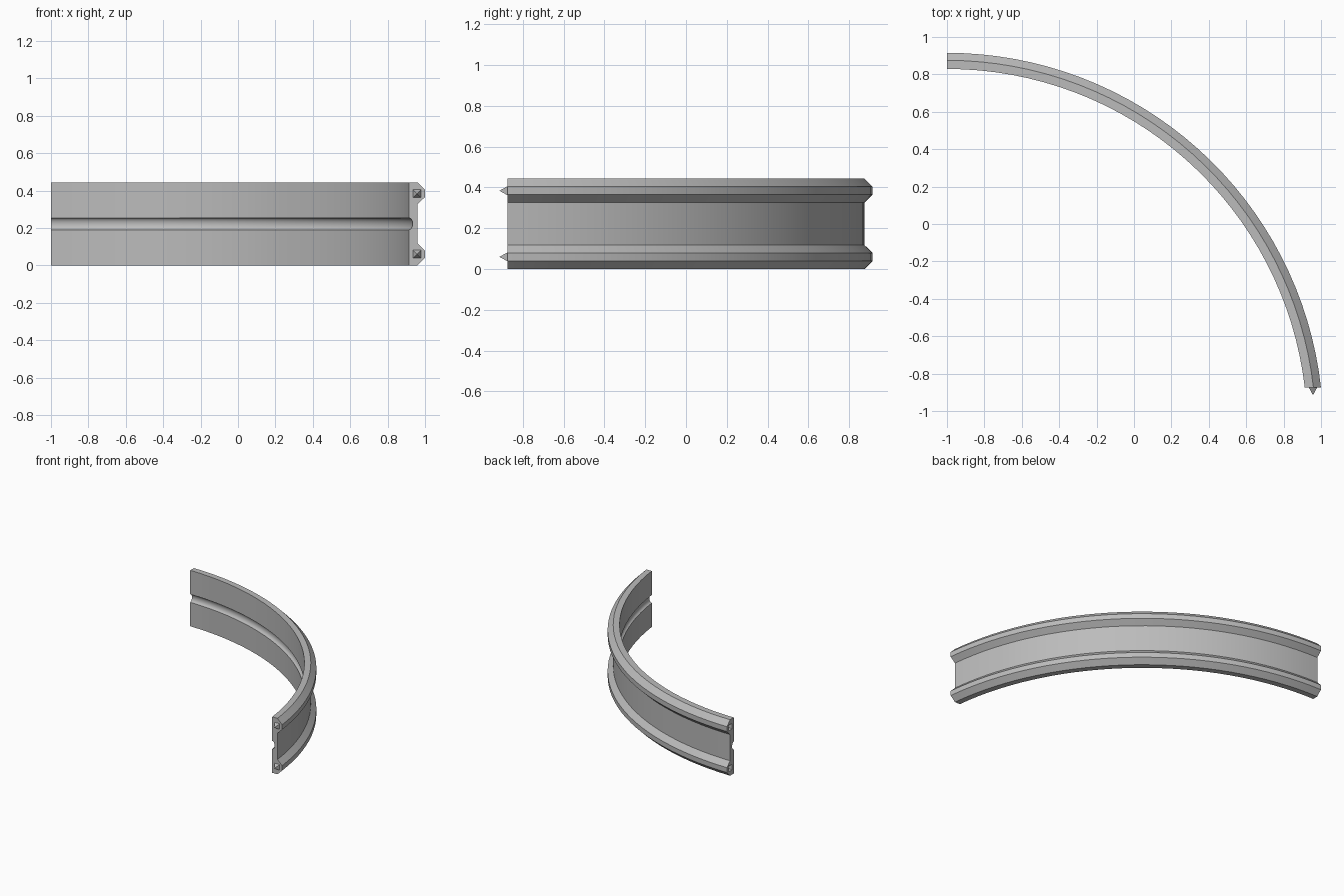
import bpy
import bmesh
from math import asin, cos, sin, pi, sqrt
from mathutils import Matrix, Vector

cube = bpy.data.objects.get("Cube")
if cube:
    bpy.data.objects.remove(cube, do_unlink=True)

CENTRE_X, CENTRE_Y = -1.0, -1.097
R_OUT, THICK, FLANGE = 2.012, 0.086, 0.04
HEIGHT, END_Y, STEPS = 0.444, -0.875, 32
R_IN, R_WEB = R_OUT - THICK, R_OUT - FLANGE
PIN_LENGTH, PIN_WIDTH = 0.04, 0.044
PIN_Z = (0.06, HEIGHT - 0.06)

grey = bpy.data.materials.new("plain grey")
grey.use_nodes = True
COLOUR = (0.5, 0.5, 0.5, 1)
grey.diffuse_color = COLOUR
grey.node_tree.nodes["Principled BSDF"].inputs["Base Color"].default_value = COLOUR


def make_object(name, bm):
    bmesh.ops.recalc_face_normals(bm, faces=bm.faces)
    mesh = bpy.data.meshes.new(name)
    bm.to_mesh(mesh)
    bm.free()
    mesh.materials.append(grey)
    obj = bpy.data.objects.new(name, mesh)
    bpy.context.collection.objects.link(obj)
    return obj


# Cross-section as (radius, height): two chamfered flanges and a grooved inner face
flange = [(R_WEB, 0), (R_OUT, 0.04), (R_OUT, 0.079), (R_WEB, 0.118)]
profile = flange + [(r, HEIGHT - z) for r, z in reversed(flange)]
profile.append((R_IN, HEIGHT))
GROOVE_HALF, GROOVE_DEPTH, GROOVE_SIDES = 0.032, 0.021, 8
for i in range(GROOVE_SIDES + 1):
    a = pi * i / GROOVE_SIDES
    profile.append((R_IN + GROOVE_DEPTH * sin(a), HEIGHT / 2 + GROOVE_HALF * cos(a)))
profile.append((R_IN, 0))

# Curved rail swept along the arc, with both ends cut square to the axes
bm = bmesh.new()
rings = []
for s in range(STEPS + 1):
    ring = []
    for r, z in profile:
        start = asin((END_Y - CENTRE_Y) / r)
        a = start + (pi / 2 - start) * s / STEPS
        ring.append(bm.verts.new((CENTRE_X + r * cos(a), CENTRE_Y + r * sin(a), z)))
    rings.append(ring)
count = len(profile)
for ring, following in zip(rings, rings[1:]):
    for i in range(count):
        j = (i + 1) % count
        bm.faces.new((ring[i], ring[j], following[j], following[i]))
bm.faces.new(rings[0])
bm.faces.new(rings[-1])
rail = make_object("curved_rail", bm)


# Square pyramid whose base centre sits at base and whose tip points along direction
def pyramid(name, base, direction, extra):
    length = PIN_LENGTH + extra
    radius = PIN_WIDTH / sqrt(2) * length / PIN_LENGTH
    bm = bmesh.new()
    bmesh.ops.create_cone(bm, cap_ends=True, segments=4, radius1=radius, radius2=0,
                          depth=length, matrix=Matrix.Rotation(pi / 4, 4, "Z"))
    bmesh.ops.remove_doubles(bm, verts=bm.verts, dist=0.0001)
    turn = direction.to_track_quat("Z", "Y").to_matrix().to_4x4()
    shift = Matrix.Translation(base + direction * (length / 2 - extra))
    bmesh.ops.transform(bm, matrix=shift @ turn, verts=bm.verts)
    return make_object(name, bm)


# Locating pins on one end, matching sockets in the other
for z, level in zip(PIN_Z, ("lower", "upper")):
    pyramid(level + "_pin", Vector((1 - 0.043, END_Y, z)), Vector((0, -1, 0)), 0)
    socket = pyramid(level + "_socket_cutter",
                     Vector((CENTRE_X, CENTRE_Y + R_WEB, z)), Vector((1, 0, 0)), 0.005)
    socket.hide_render = True
    socket.hide_set(True)
    cut = rail.modifiers.new(level + " socket", "BOOLEAN")
    cut.operation = "DIFFERENCE"
    cut.solver = "EXACT"
    cut.object = socket

# Smooth the bend and groove while keeping the flange edges crisp
bpy.ops.object.select_all(action="DESELECT")
rail.select_set(True)
bpy.context.view_layer.objects.active = rail
bpy.ops.object.shade_smooth_by_angle(angle=pi / 6)
